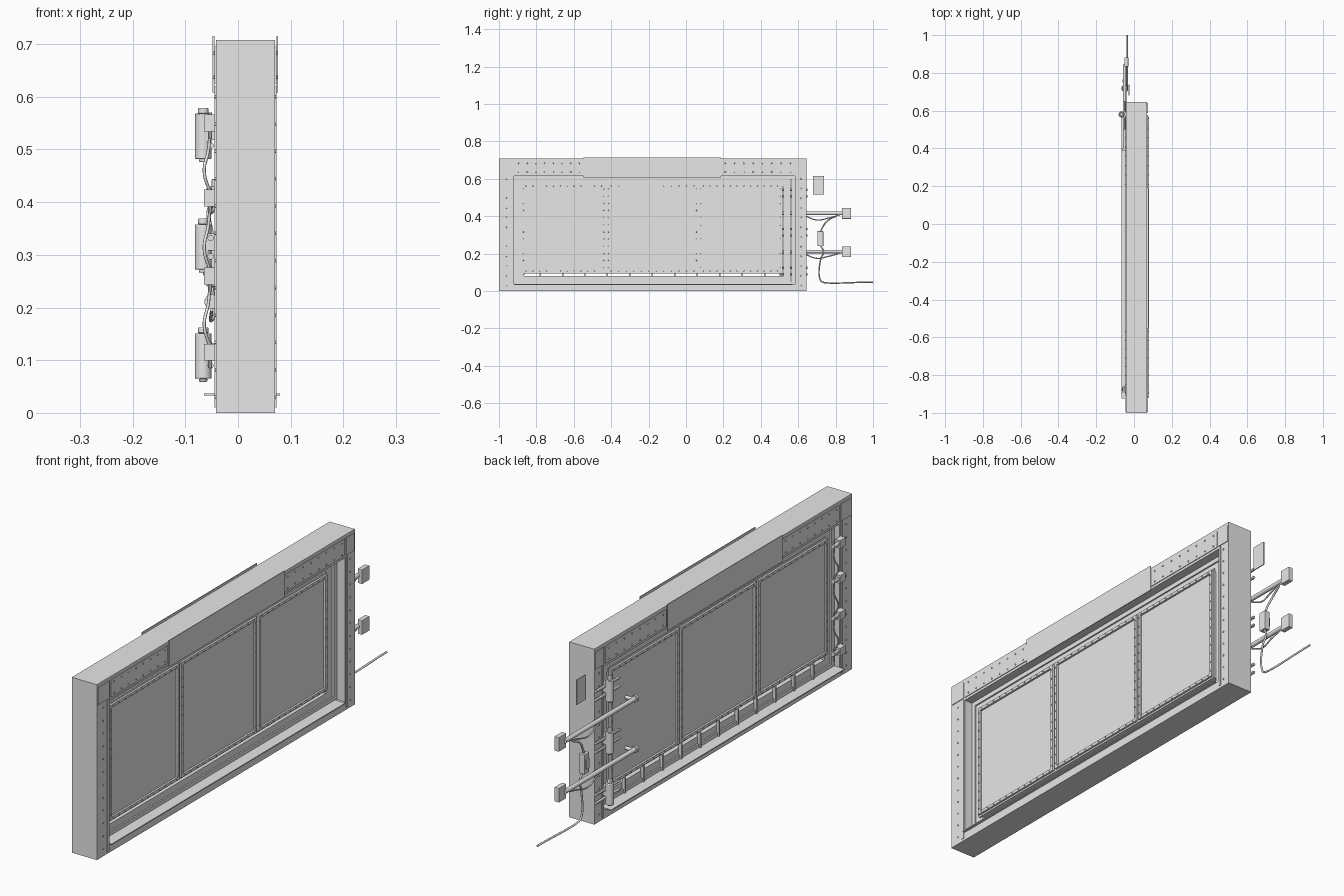
import bpy, bmesh, math
from mathutils import Matrix, Vector

cube = bpy.data.objects.get("Cube")
if cube:
    bpy.data.objects.remove(cube, do_unlink=True)

grey = bpy.data.materials.new("light_grey")
grey.use_nodes = True
grey.diffuse_color = (0.8, 0.8, 0.8, 1)
grey.node_tree.nodes["Principled BSDF"].inputs["Base Color"].default_value = (0.8, 0.8, 0.8, 1)


def finish(name, bm, bevel=0, smooth=False):
    me = bpy.data.meshes.new(name)
    bm.to_mesh(me)
    bm.free()
    me.materials.append(grey)
    ob = bpy.data.objects.new(name, me)
    bpy.context.collection.objects.link(ob)
    if bevel:
        mod = ob.modifiers.new("bevel", "BEVEL")
        mod.width = bevel
        mod.segments = 2
    if smooth:
        bpy.ops.object.select_all(action="DESELECT")
        ob.select_set(True)
        bpy.context.view_layer.objects.active = ob
        bpy.ops.object.shade_smooth_by_angle()
    return ob


def box(bm, x, y, z):
    """Add a box given (min, max) on each axis."""
    size = [b - a for a, b in (x, y, z)]
    mid = [(a + b) / 2 for a, b in (x, y, z)]
    bmesh.ops.create_cube(bm, size=1, matrix=Matrix.Translation(mid) @ Matrix.Diagonal((*size, 1)))


def rod(bm, a, b, r, sides=16, r2=None):
    """Add a cylinder from a to b."""
    a, b = Vector(a), Vector(b)
    turn = (b - a).to_track_quat("Z", "Y").to_matrix().to_4x4()
    bmesh.ops.create_cone(bm, cap_ends=True, segments=sides, radius1=r,
                          radius2=r if r2 is None else r2, depth=(b - a).length,
                          matrix=Matrix.Translation((a + b) / 2) @ turn)


def ring(bm, x, y, z, w):
    """Add a rectangular border of width w lying in the yz plane."""
    box(bm, x, y, (z[0], z[0] + w))
    box(bm, x, y, (z[1] - w, z[1]))
    box(bm, x, (y[0], y[0] + w), (z[0] + w, z[1] - w))
    box(bm, x, (y[1] - w, y[1]), (z[0] + w, z[1] - w))


def bolt_line(bm, x, side, a, b, count, r=0.004):
    """Add a row of bolt heads from (y, z) a to b."""
    for i in range(count):
        t = i / (count - 1)
        y, z = (a[k] + (b[k] - a[k]) * t for k in (0, 1))
        rod(bm, (x - side * 0.001, y, z), (x + side * 0.003, y, z), r, 6, r * 0.6)


def cable(name, points, r):
    cu = bpy.data.curves.new(name, "CURVE")
    cu.dimensions = "3D"
    cu.bevel_depth = r
    cu.bevel_resolution = 2
    cu.use_fill_caps = True
    sp = cu.splines.new("BEZIER")
    sp.bezier_points.add(len(points) - 1)
    for p, co in zip(sp.bezier_points, points):
        p.co = co
        p.handle_left_type = p.handle_right_type = "AUTO"
    cu.materials.append(grey)
    ob = bpy.data.objects.new(name, cu)
    bpy.context.collection.objects.link(ob)


BACK, FRONT = -0.042, 0.07

# Outer frame: stiles, header and sill
bm = bmesh.new()
box(bm, (BACK, FRONT), (-1, -0.92), (0, 0.708))
box(bm, (BACK, FRONT), (0.583, 0.645), (0, 0.708))
box(bm, (BACK, FRONT), (-0.92, 0.583), (0.615, 0.708))
box(bm, (BACK, FRONT), (-0.92, 0.583), (0, 0.034))
finish("outer_frame", bm)

# Threshold plate across the sill
bm = bmesh.new()
box(bm, (-0.065, 0.08), (-0.92, 0.57), (0.033, 0.037))
finish("threshold", bm)

# Inner step frame around the door
bm = bmesh.new()
ring(bm, (-0.018, 0.034), (-0.92, 0.583), (0.034, 0.615), 0.018)
ring(bm, (-0.012, 0.028), (-0.905, 0.56), (0.04, 0.6), 0.04)
finish("inner_step_frame", bm)

# Door slab with three framed panels on both sides
bm = bmesh.new()
box(bm, (-0.014, 0.034), (-0.88, 0.515), (0.095, 0.575))
finish("door_slab", bm)
trim, bolts = bmesh.new(), bmesh.new()
panels = ((-0.875, -0.432), (-0.42, 0.062), (0.073, 0.51))
for x, side in (((-0.022, -0.012), -1), ((0.032, 0.042), 1)):
    face = x[0] if side < 0 else x[1]
    for y in panels:
        ring(trim, x, y, (0.102, 0.568), 0.012)
        for z in (0.108, 0.562):
            bolt_line(bolts, face, side, (y[0] + 0.02, z), (y[1] - 0.02, z), 12, 0.003)
        for yy in (y[0] + 0.006, y[1] - 0.006):
            bolt_line(bolts, face, side, (yy, 0.125), (yy, 0.545), 12, 0.003)
finish("panel_trim", trim)

# Riveted header strips, stile bolts and name plates on both sides
strips, plates = bmesh.new(), bmesh.new()
for face, side in ((BACK, -1), (FRONT, 1)):
    def span(a, b):
        return tuple(sorted((face + side * a, face + side * b)))
    for y in ((-0.915, -0.55), (0.19, 0.578)):
        box(strips, span(-0.002, 0.003), y, (0.625, 0.695))
        for z in (0.637, 0.683):
            bolt_line(bolts, face + side * 0.003, side, (y[0] + 0.02, z), (y[1] - 0.02, z), 8)
    for y in ((-0.995, -0.925), (0.588, 0.64)):
        box(strips, span(-0.002, 0.003), y, (0.625, 0.695))
        mid = sum(y) / 2
        bolt_line(bolts, face, side, (mid, 0.03), (mid, 0.6), 12)
        box(strips, span(-0.002, 0.003), (y[1] - 0.012, y[1]) if mid < 0 else (y[0], y[0] + 0.01),
            (0.01, 0.62))
    box(plates, span(0.003, 0.006), (-0.547, 0.187), (0.608, 0.715))
finish("header_strips", strips)
finish("header_plates", plates)
finish("bolts", bolts)

# Short ribs along the foot of the door
bm = bmesh.new()
for i in range(11):
    y = -0.78 + i * 0.12
    box(bm, (-0.024, -0.01), (y - 0.004, y + 0.004), (0.036, 0.1))
finish("foot_ribs", bm)

# Hinges: upright barrels with paired straps
barrels, straps = bmesh.new(), bmesh.new()
for z in (0.065, 0.272, 0.482):
    c = (-0.066, 0.58)
    rod(barrels, (*c, z), (*c, z + 0.086), 0.016, 20)
    rod(barrels, (*c, z + 0.086), (*c, z + 0.097), 0.010, 16)
    rod(barrels, (*c, z - 0.006), (*c, z), 0.008, 16)
    for dz in (0.025, 0.06):
        rod(straps, (-0.052, 0.5, z + dz), (-0.052, 0.65, z + dz), 0.006, 12)
    box(straps, (-0.064, -0.02), (0.565, 0.595), (z + 0.036, z + 0.068))
finish("hinge_barrels", barrels, 0.002, True)
finish("hinge_straps", straps, 0, True)

# Two support arms with square end pads
arms, pads = bmesh.new(), bmesh.new()
for z in (0.41, 0.205):
    rod(arms, (-0.05, 0.4, z + 0.006), (-0.05, 0.845, z + 0.006), 0.009)
    rod(arms, (-0.05, 0.39, z + 0.006), (-0.05, 0.4, z + 0.006), 0.014)
    rod(arms, (-0.05, 0.405, z + 0.006), (-0.015, 0.405, z + 0.006), 0.007)
    box(pads, (-0.05, -0.03), (0.834, 0.882), (z - 0.024, z + 0.034))
    cable("arm_cable", [(-0.05, 0.64, z - 0.01), (-0.052, 0.7, z - 0.03),
                        (-0.045, 0.76, z - 0.02), (-0.048, 0.83, z)], 0.003)
finish("support_arms", arms, 0, True)
finish("arm_pads", pads, 0.002)

# Loose sign plate, junction box and its cables
bm = bmesh.new()
box(bm, (-0.029, -0.025), (0.68, 0.738), (0.515, 0.615))
finish("side_plate", bm)
bm = bmesh.new()
box(bm, (-0.06, -0.035), (0.702, 0.734), (0.24, 0.32))
box(bm, (-0.066, -0.06), (0.708, 0.728), (0.26, 0.3))
finish("junction_box", bm, 0.002)
cable("upper_cable", [(-0.048, 0.718, 0.315), (-0.05, 0.73, 0.34), (-0.056, 0.755, 0.375),
                      (-0.05, 0.8, 0.4)], 0.004)
cable("lower_cable", [(-0.045, 0.718, 0.245), (-0.04, 0.735, 0.21), (-0.036, 0.72, 0.17),
                      (-0.036, 0.718, 0.06), (-0.036, 0.73, 0.048), (-0.036, 1, 0.048)], 0.004)

# Latch blocks on the far stile, joined by a slack cable
bm = bmesh.new()
heights = (0.115, 0.26, 0.408, 0.55)
for z in heights:
    box(bm, (-0.065, BACK), (-0.925, -0.89), (z - 0.016, z + 0.016))
    rod(bm, (-0.053, -0.89, z), (-0.053, -0.86, z), 0.009, 12)
    rod(bm, (-0.053, -0.868, z - 0.03), (-0.053, -0.868, z + 0.02), 0.004, 10)
finish("latch_blocks", bm, 0, True)
for a, b in zip(heights, heights[1:]):
    cable("latch_cable", [(-0.053, -0.87, a + 0.01), (-0.064, -0.88, a + 0.05),
                          (-0.056, -0.865, b - 0.05), (-0.053, -0.87, b - 0.01)], 0.003)
